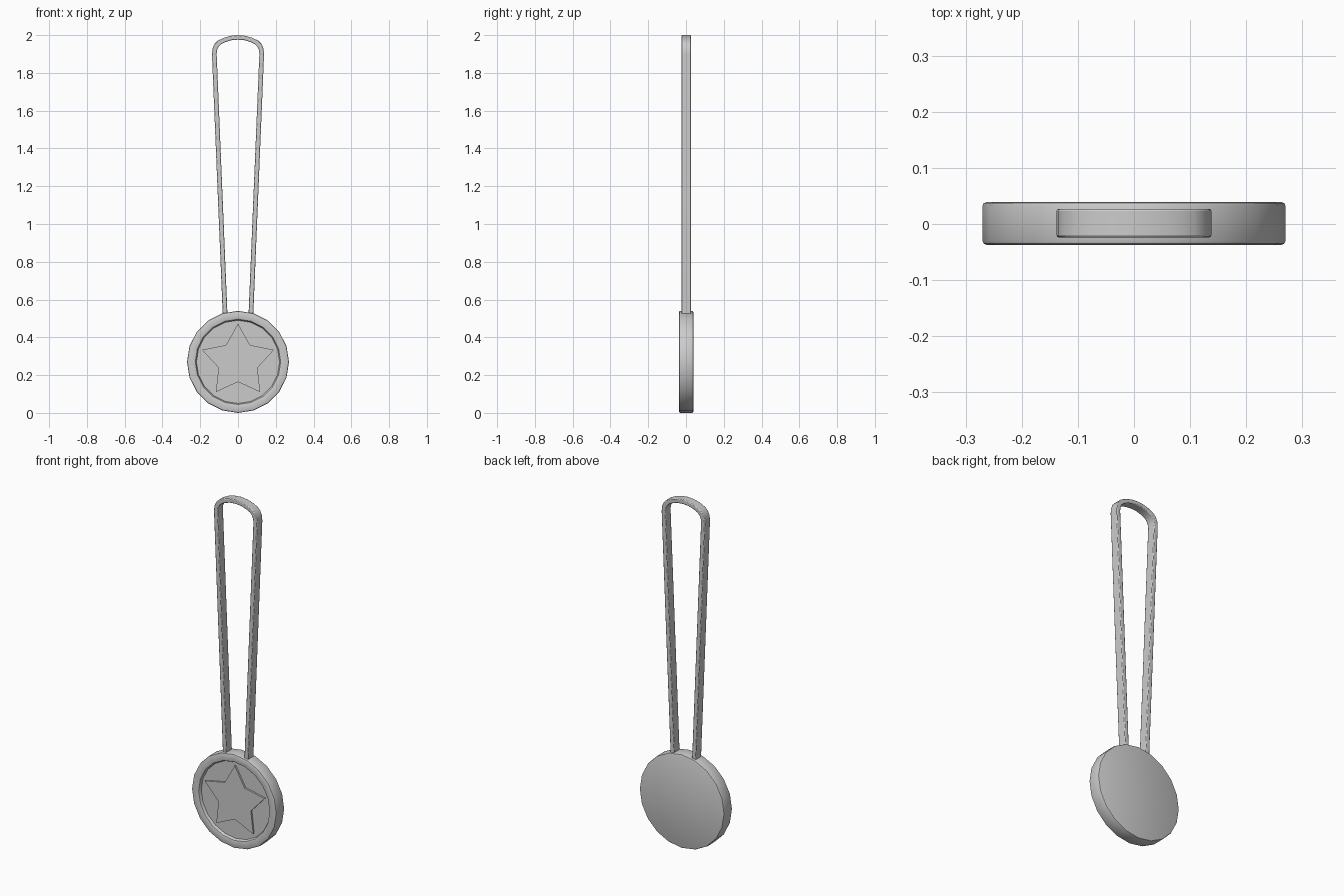
import bpy, bmesh, math
from mathutils import Matrix

cube = bpy.data.objects.get("Cube")
if cube:
    bpy.data.objects.remove(cube, do_unlink=True)

CENTRE_Z = 0.27

metal = bpy.data.materials.new("plain_grey")
metal.use_nodes = True
GREY = (0.6, 0.6, 0.6, 1)
metal.diffuse_color = GREY
metal.node_tree.nodes["Principled BSDF"].inputs["Base Color"].default_value = GREY


def finish(name, bm, angle=35):
    bmesh.ops.recalc_face_normals(bm, faces=bm.faces)
    mesh = bpy.data.meshes.new(name)
    bm.to_mesh(mesh)
    bm.free()
    mesh.materials.append(metal)
    obj = bpy.data.objects.new(name, mesh)
    bpy.context.collection.objects.link(obj)
    bpy.ops.object.select_all(action='DESELECT')
    obj.select_set(True)
    bpy.context.view_layer.objects.active = obj
    bpy.ops.object.shade_smooth_by_angle(angle=math.radians(angle))
    return obj


def lathe(name, profile, sides):
    """Spin (radius, y) points about the y axis and cap both ends."""
    bm = bmesh.new()
    rings = []
    for r, y in profile:
        turns = [2 * math.pi * i / sides for i in range(sides)]
        rings.append([bm.verts.new((r * math.cos(a), y, CENTRE_Z + r * math.sin(a)))
                      for a in turns])
    for a, b in zip(rings, rings[1:]):
        for i in range(sides):
            j = (i + 1) % sides
            bm.faces.new((a[i], a[j], b[j], b[i]))
    bm.faces.new(rings[0])
    bm.faces.new(rings[-1])
    return finish(name, bm)


def extrude_outline(name, outline, y0, y1):
    """Solid from an (x, z) outline between two depths."""
    bm = bmesh.new()
    face = bm.faces.new([bm.verts.new((x, y0, z)) for x, z in outline])
    new = bmesh.ops.extrude_face_region(bm, geom=[face])["geom"]
    verts = [v for v in new if isinstance(v, bmesh.types.BMVert)]
    bmesh.ops.translate(bm, verts=verts, vec=(0, y1 - y0, 0))
    return finish(name, bm)


# Medal disc with raised, softened rim around a recessed face
lathe("medal_disc", [(0.263, 0.039), (0.268, 0.037), (0.27, 0.032),
                     (0.27, -0.03), (0.268, -0.035), (0.263, -0.037),
                     (0.232, -0.037), (0.226, -0.035), (0.223, -0.03),
                     (0.22, -0.02)], 20)

# Five-pointed star on the recessed face
star = []
for i in range(10):
    r = 0.108 if i % 2 else 0.2
    a = math.pi / 2 + i * math.pi / 5
    star.append((r * math.cos(a), CENTRE_Z + 0.002 + r * math.sin(a)))
extrude_outline("star", star, -0.03, -0.015)

# Ribbon loop: outer and inner edges of one side, mirrored
outer = [(0.08, 0.5), (0.138, 1.9), (0.135, 1.93), (0.125, 1.953), (0.108, 1.97),
         (0.075, 1.986), (0.04, 1.996), (0, 2.0)]
inner = [(0.055, 0.5), (0.113, 1.9), (0.111, 1.92), (0.103, 1.938), (0.09, 1.952),
         (0.065, 1.964), (0.035, 1.973), (0, 1.976)]


def whole(side):
    return side + [(-x, z) for x, z in reversed(side[:-1])]


ribbon = extrude_outline("ribbon_loop", whole(outer) + whole(inner)[::-1], -0.024, 0.027)
bevel = ribbon.modifiers.new("soft_edges", 'BEVEL')
bevel.width = 0.004
bevel.segments = 2
bevel.angle_limit = math.radians(40)
